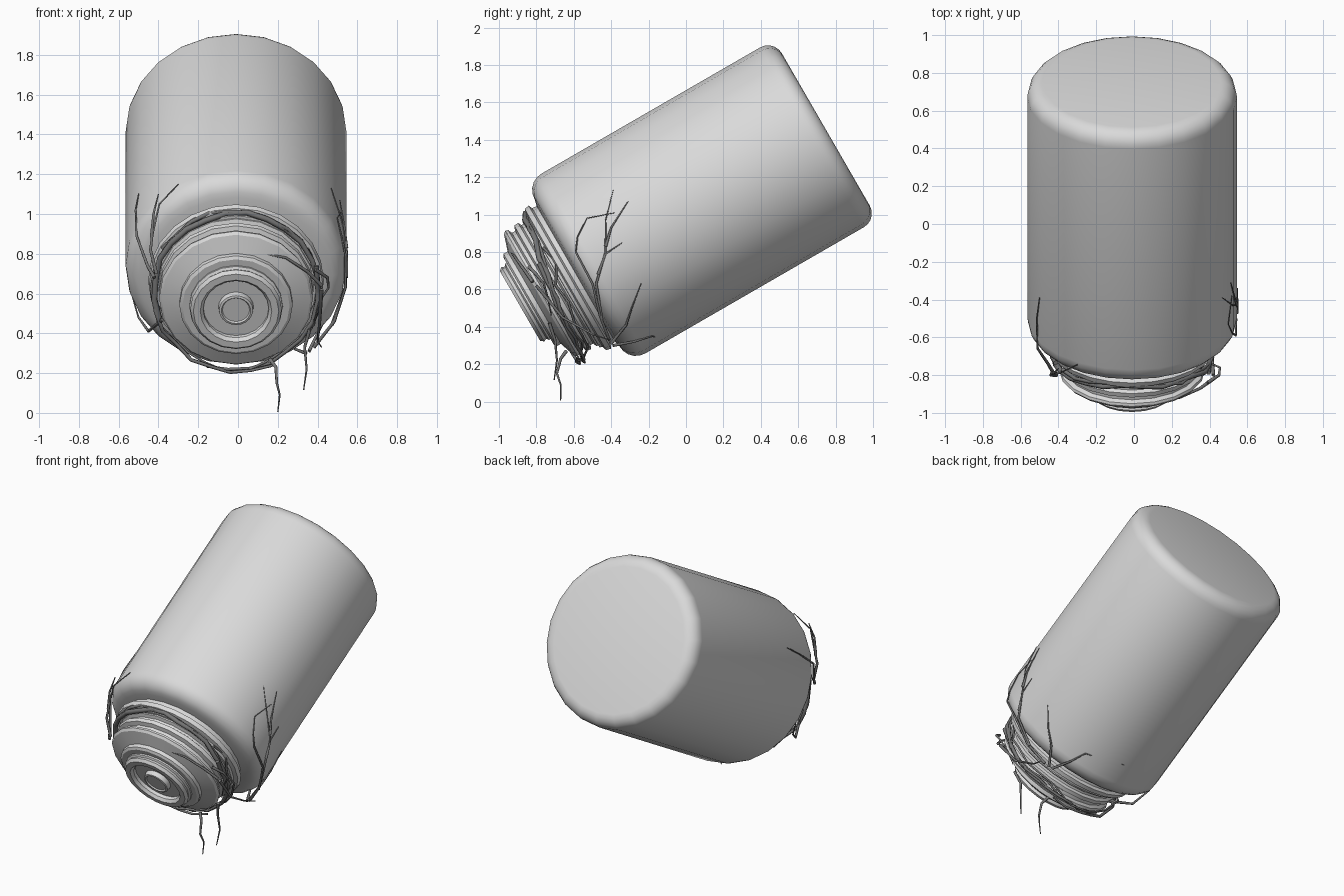
import bpy, bmesh, math, random
from mathutils import Matrix, Vector

cube = bpy.data.objects.get("Cube")
if cube:
    bpy.data.objects.remove(cube)
random.seed(4)


def material(name, value):
    mat = bpy.data.materials.new(name)
    mat.use_nodes = True
    colour = (value, value, value, 1)
    mat.diffuse_color = colour
    mat.node_tree.nodes["Principled BSDF"].inputs["Base Color"].default_value = colour
    return mat


pale_grey = material("pale grey", 0.7)
dark_grey = material("dark grey", 0.18)

# The whole jar leans: its local z axis runs from the mouth up to the base
RADIUS = 0.555
tilt = Matrix.Translation((-0.01, -0.4435, 0.768)) @ Matrix.Rotation(math.radians(-60), 4, "X")


def lathe(name, profile, sides, angle):
    """Revolve (radius, height) pairs; both end caps are filled."""
    bm = bmesh.new()
    rings = []
    for radius, height in profile:
        rings.append([bm.verts.new((radius * math.cos(k * math.tau / sides),
                                    radius * math.sin(k * math.tau / sides), height))
                      for k in range(sides)])
    for low, high in zip(rings, rings[1:]):
        for k in range(sides):
            n = (k + 1) % sides
            bm.faces.new((low[k], low[n], high[n], high[k]))
    bm.faces.new(rings[0][::-1])
    bm.faces.new(rings[-1])
    bmesh.ops.recalc_face_normals(bm, faces=bm.faces)
    mesh = bpy.data.meshes.new(name)
    bm.to_mesh(mesh)
    bm.free()
    obj = bpy.data.objects.new(name, mesh)
    bpy.context.collection.objects.link(obj)
    obj.matrix_world = tilt
    mesh.materials.append(pale_grey)
    bpy.ops.object.select_all(action="DESELECT")
    obj.select_set(True)
    bpy.context.view_layer.objects.active = obj
    bpy.ops.object.shade_smooth_by_angle(angle=math.radians(angle))
    return obj


def fillet(radius, height, size, start, steps=5):
    """Quarter round centred on (radius, height), beginning at angle start."""
    return [(radius + size * math.cos(math.radians(start + 90 * i / steps)),
             height + size * math.sin(math.radians(start + 90 * i / steps)))
            for i in range(steps + 1)]


# Jar body: shoulder, wall and rounded base
shoulder = fillet(RADIUS - 0.1, -0.06, 0.1, -90)
base = fillet(RADIUS - 0.085, 1.29, 0.085, 0)
lathe("jar_body", [(0.41, -0.17)] + shoulder + base, 24, 40)

# Neck with a collar and thread ridges
lathe("jar_neck", [(0.36, -0.26), (0.405, -0.255), (0.41, -0.24), (0.435, -0.232),
                   (0.442, -0.205), (0.42, -0.195), (0.415, -0.15)], 24, 30)

# Stepped lid, from the front plate back to its skirt
lathe("lid", [(0.27, -0.46), (0.285, -0.45), (0.285, -0.425), (0.345, -0.405),
              (0.375, -0.395), (0.387, -0.38), (0.383, -0.365), (0.36, -0.355),
              (0.36, -0.335), (0.387, -0.325), (0.39, -0.3), (0.37, -0.29),
              (0.37, -0.275), (0.392, -0.265), (0.392, -0.23)], 20, 30)
lathe("lid_ring", [(0.165, -0.45), (0.165, -0.495), (0.18, -0.513), (0.215, -0.513),
                   (0.23, -0.495), (0.222, -0.478), (0.235, -0.47), (0.235, -0.44)][1:], 20, 40)
ring = bpy.data.objects["lid_ring"]

# Open the ring's front cap into a recessed well
bm = bmesh.new()
bm.from_mesh(ring.data)
caps = sorted((f for f in bm.faces if len(f.verts) > 4), key=lambda f: f.calc_center_median().z)
well = bmesh.ops.extrude_face_region(bm, geom=[caps[0]])["geom"]
bmesh.ops.delete(bm, geom=[caps[0]], context="FACES_ONLY")
bmesh.ops.translate(bm, vec=(0, 0, 0.022), verts=[v for v in well if isinstance(v, bmesh.types.BMVert)])
bmesh.ops.recalc_face_normals(bm, faces=bm.faces)
bm.to_mesh(ring.data)
bm.free()
lathe("lid_knob", [(0.068, -0.5), (0.074, -0.508), (0.085, -0.505), (0.09, -0.46)], 20, 40)


def vine(name, points, thick, thin, closed=False):
    """Tapering tube through the points."""
    curve = bpy.data.curves.new(name, "CURVE")
    curve.dimensions = "3D"
    curve.bevel_depth = 1
    curve.bevel_resolution = 1
    spline = curve.splines.new("POLY")
    spline.points.add(len(points) - 1)
    for i, (knot, p) in enumerate(zip(spline.points, points)):
        knot.co = (*p, 1)
        knot.radius = thick + (thin - thick) * i / (len(points) - 1)
    spline.use_cyclic_u = closed
    curve.use_fill_caps = not closed
    curve.materials.append(dark_grey)
    obj = bpy.data.objects.new(name, curve)
    bpy.context.collection.objects.link(obj)


def round_neck(angle, radius, height):
    a = math.radians(angle)
    return tilt @ Vector((radius * math.sin(a), -radius * math.cos(a), height))


def wrap(name, start, end, thick, thin, wobble, shift):
    """Vine winding about the neck; angle 0 is the top, 90 the left side."""
    count = max(6, int(abs(end - start) / 14))
    points = []
    for i in range(count + 1):
        a = start + (end - start) * i / count
        height = -0.315 + 0.068 * math.cos(math.radians(a)) + shift
        points.append(round_neck(a, 0.408 + random.uniform(0, wobble),
                                 height + random.uniform(-wobble, wobble)))
    vine(name, points, thick, thin)


# Vines wound round the neck
wrap("main_vine", -110, 110, 0.017, 0.014, 0.012, 0)
wrap("second_vine", -60, 150, 0.011, 0.008, 0.02, 0.012)
wrap("left_lower_vine", 70, 200, 0.013, 0.007, 0.025, 0)
wrap("right_lower_vine", -75, -205, 0.013, 0.007, 0.025, 0)
wrap("under_vine", 85, 260, 0.008, 0.006, 0.03, 0.02)
wrap("side_vine", 60, 165, 0.008, 0.006, 0.03, 0.05)


def on_body(y, z, side):
    """Point on the jar wall at a given depth and height."""
    lift = -0.5 * y + 0.866 * z - 0.887
    return Vector((side * math.sqrt(max(0, RADIUS ** 2 - lift ** 2)) - 0.01 + side * 0.003, y, z))


# Twigs climbing the left wall of the jar
left_twigs = [
    [(-0.41, 0.33), (-0.46, 0.46), (-0.5, 0.63), (-0.59, 0.8), (-0.58, 0.88), (-0.53, 0.98), (-0.38, 1.01)],
    [(-0.45, 0.44), (-0.48, 0.63), (-0.43, 0.8), (-0.43, 0.97), (-0.39, 1.13)],
    [(-0.47, 0.68), (-0.43, 0.79), (-0.34, 0.85)],
    [(-0.43, 0.83), (-0.4, 0.93), (-0.31, 1.07)],
    [(-0.4, 0.31), (-0.32, 0.41), (-0.29, 0.5), (-0.24, 0.63)],
    [(-0.39, 0.3), (-0.28, 0.32), (-0.18, 0.35), (-0.1, 0.325)],
]
for i, path in enumerate(left_twigs):
    vine(f"left_twig_{i + 1}", [on_body(y, z, 1) for y, z in path], 0.009, 0.002)

# Loose shoots, given as plain positions
shoots = {
    "right_shoot": [(-0.42, -0.8, 0.68), (-0.455, -0.74, 0.74), (-0.51, -0.66, 0.89),
                    (-0.515, -0.5, 1.02), (-0.5, -0.39, 1.1)],
    "right_shoot_upper": [(-0.41, -0.8, 0.7), (-0.44, -0.8, 0.82), (-0.43, -0.79, 0.9),
                          (-0.395, -0.79, 1.05), (-0.3, -0.745, 1.15)],
    "right_shoot_fork": [(-0.435, -0.79, 0.88), (-0.425, -0.79, 1.0), (-0.4, -0.765, 1.1)],
    "right_shoot_lower": [(-0.38, -0.7, 0.47), (-0.45, -0.55, 0.41), (-0.5, -0.45, 0.48), (-0.53, -0.44, 0.58)],
    "front_shoot": [(0.42, -0.82, 0.64), (0.35, -0.87, 0.71), (0.24, -0.92, 0.78),
                    (0.1, -0.94, 0.805), (-0.03, -0.94, 0.79)],
    "left_loop": [(0.39, -0.84, 0.72), (0.45, -0.8, 0.68), (0.455, -0.76, 0.63),
                  (0.41, -0.74, 0.56), (0.38, -0.72, 0.46)],
    "left_link": [(0.42, -0.8, 0.62), (0.41, -0.66, 0.45), (0.4, -0.5, 0.36), (0.42, -0.41, 0.33)],
    "hanging_shoot_long": [(0.16, -0.64, 0.27), (0.19, -0.67, 0.23), (0.195, -0.69, 0.15),
                           (0.21, -0.67, 0.09), (0.2, -0.67, 0.005)],
    "hanging_shoot_short": [(0.36, -0.73, 0.42), (0.335, -0.7, 0.33), (0.345, -0.69, 0.22), (0.33, -0.705, 0.115)],
}
for name, points in shoots.items():
    vine(name, points, 0.01, 0.003)
